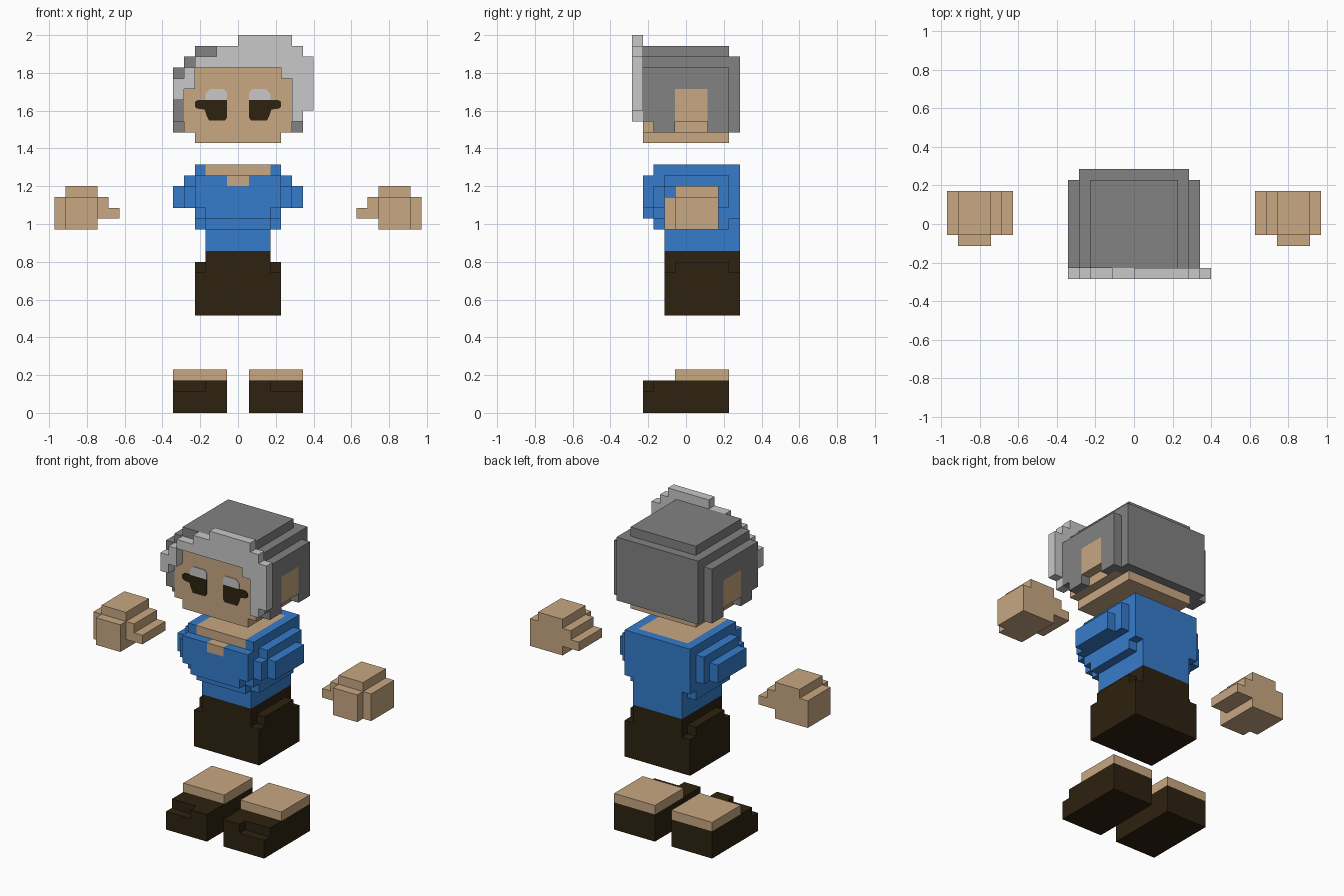
import bpy, bmesh, math
from mathutils import Vector

if "Cube" in bpy.data.objects:
    bpy.data.objects.remove(bpy.data.objects["Cube"])

U = 2 / 35  # size of one block


def srgb(r, g, b):
    f = lambda c: c / 12.92 if c <= 0.04045 else ((c + 0.055) / 1.055) ** 2.4
    return (f(r / 255), f(g / 255), f(b / 255), 1)


COLOURS = {
    "skin": srgb(200, 168, 130),
    "blue_cloth": srgb(54, 124, 204),
    "dark_brown": srgb(46, 34, 16),
    "grey_hair": srgb(130, 130, 130),
    "light_hair": srgb(200, 200, 200),
}
MATS = {}
for n, c in COLOURS.items():
    MATS[n] = bpy.data.materials.new(n)
    MATS[n].diffuse_color = c
NAMES = list(COLOURS)
DIRS = [Vector(d) for d in ((1, 0, 0), (-1, 0, 0), (0, 1, 0), (0, -1, 0), (0, 0, 1), (0, 0, -1))]


def finish(name, bm):
    me = bpy.data.meshes.new(name)
    bm.to_mesh(me)
    bm.free()
    for n in NAMES:
        me.materials.append(MATS[n])
    ob = bpy.data.objects.new(name, me)
    bpy.context.collection.objects.link(ob)
    return ob


def blocks(name, boxes, flip=False):
    """Fill boxes (colour, x0, x1, y0, y1, z0, z1) in block units, skin the outside.
    Later boxes repaint earlier ones; colour None carves."""
    cells = {}
    for col, x0, x1, y0, y1, z0, z1 in boxes:
        if flip:
            x0, x1 = -x1, -x0
        for x in range(x0, x1):
            for y in range(y0, y1):
                for z in range(z0, z1):
                    if col is None:
                        cells.pop((x, y, z), None)
                    else:
                        cells[x, y, z] = NAMES.index(col)
    bm = bmesh.new()
    verts = {}
    for (x, y, z), mat in cells.items():
        c = Vector((x + 0.5, y + 0.5, z + 0.5))
        for d in DIRS:
            if (x + int(d.x), y + int(d.y), z + int(d.z)) in cells:
                continue
            a = Vector((d.y, d.z, d.x))
            b = d.cross(a)
            ring = []
            for s, t in ((-1, -1), (1, -1), (1, 1), (-1, 1)):
                p = c + (d + a * s + b * t) * 0.5
                k = tuple(round(v) for v in p)
                if k not in verts:
                    verts[k] = bm.verts.new(Vector(k) * U)
                ring.append(verts[k])
            bm.faces.new(ring).material_index = mat
    bmesh.ops.dissolve_limit(bm, angle_limit=math.radians(1), verts=bm.verts,
                             edges=bm.edges, delimit={'MATERIAL'})
    return finish(name, bm)


def plate(name, col, pts, flip):
    """Thin flat shape on the face; pts are (x, z) in block units."""
    bm = bmesh.new()
    s = -1 if flip else 1
    f = bm.faces.new([bm.verts.new((s * x * U, -4 * U - 0.004, z * U)) for x, z in pts])
    ext = bmesh.ops.extrude_face_region(bm, geom=[f])
    vs = [g for g in ext["geom"] if isinstance(g, bmesh.types.BMVert)]
    bmesh.ops.translate(bm, verts=vs, vec=(0, 0.004, 0))
    bmesh.ops.recalc_face_normals(bm, faces=bm.faces)
    for face in bm.faces:
        face.material_index = NAMES.index(col)
    finish(name, bm)


S, B, D, G, L = NAMES

for flip, side in ((False, "right"), (True, "left")):
    # shoe with bare ankle on top
    blocks(side + "_foot", [
        (D, 1, 6, -4, 4, 0, 3),
        (None, 3, 6, -4, -3, 2, 3),
        (S, 1, 6, -1, 4, 3, 4),
    ], flip)
    # floating hand with knuckles and thumb
    blocks(side + "_hand", [
        (S, 13, 17, -1, 3, 17, 20),
        (S, 13, 16, -2, 3, 17, 20),
        (S, 13, 16, -1, 3, 20, 21),
        (S, 12, 13, -1, 3, 18, 20),
        (S, 11, 12, -1, 3, 18, 19),
    ], flip)
    # eye with lash, and pale lid above
    plate(side + "_eye", D, [(1, 29), (3.7, 29), (4, 28.8), (4, 28.4), (3.8, 28.2), (3.1, 28.1),
                             (2.9, 27.5), (2.7, 27.1), (1.2, 27.1), (1, 27.4)], flip)
    plate(side + "_eyelid", L, [(1, 29), (1, 29.7), (1.3, 30), (2.6, 30), (3, 29.6), (3, 29)], flip)

# trousers
blocks("trousers", [
    (D, -4, 4, -2, 5, 9, 13),
    (D, -4, 4, -1, 4, 13, 14),
    (D, -3, 3, -2, 5, 13, 15),
])

# shirt with short sleeves and open collar
blocks("shirt", [
    (B, -3, 3, -2, 5, 15, 18),
    (B, -4, 4, -2, 4, 17, 18),
    (B, -3, 3, -3, -2, 17, 18),
    (B, -4, 4, -3, 5, 18, 23),
    (B, -3, 3, -4, -3, 18, 19),
    (B, -4, 4, -4, -3, 19, 22),
    (B, -5, 5, -3, 4, 19, 21),
    (B, -5, 5, -2, 4, 21, 22),
    (B, -6, 6, -2, 3, 19, 21),
    (S, -3, 3, -3, 4, 22, 23),
    (S, -1, 1, -4, -3, 21, 22),
])

# head, hair cap and ears
head = [
    (S, -4, 4, -4, 4, 25, 26),
    (G, -6, 6, -4, 4, 26, 32),
    (G, -5, 5, -4, 4, 32, 33),
    (G, -4, 4, -4, 4, 33, 34),
    (G, -5, 5, 4, 5, 26, 33),
    (S, -5, 5, -4, 3, 26, 32),
]
for x in (5, -6):
    head += [
        (S, x, x + 1, -1, 2, 27, 30),
        (None, x, x + 1, -1, 2, 26, 27),
        (None, x, x + 1, -4, -3, 26, 27),
    ]
blocks("head", head)

# pale swept fringe in front of the cap
blocks("fringe", [
    (L, 0, 5, -5, -4, 34, 35),
    (L, -2, 6, -5, -4, 33, 34),
    (L, -4, 7, -5, -4, 32, 33),
    (L, 4, 7, -5, -4, 31, 32),
    (L, 5, 7, -5, -4, 28, 31),
    (L, 5, 6, -5, -4, 27, 28),
    (L, -5, -4, -5, -4, 30, 32),
    (L, -6, -5, -5, -4, 29, 31),
])

for m in bpy.data.materials:
    if m.users and not m.is_grease_pencil:
        m.use_nodes = True
        m.node_tree.nodes["Principled BSDF"].inputs["Base Color"].default_value = m.diffuse_color
